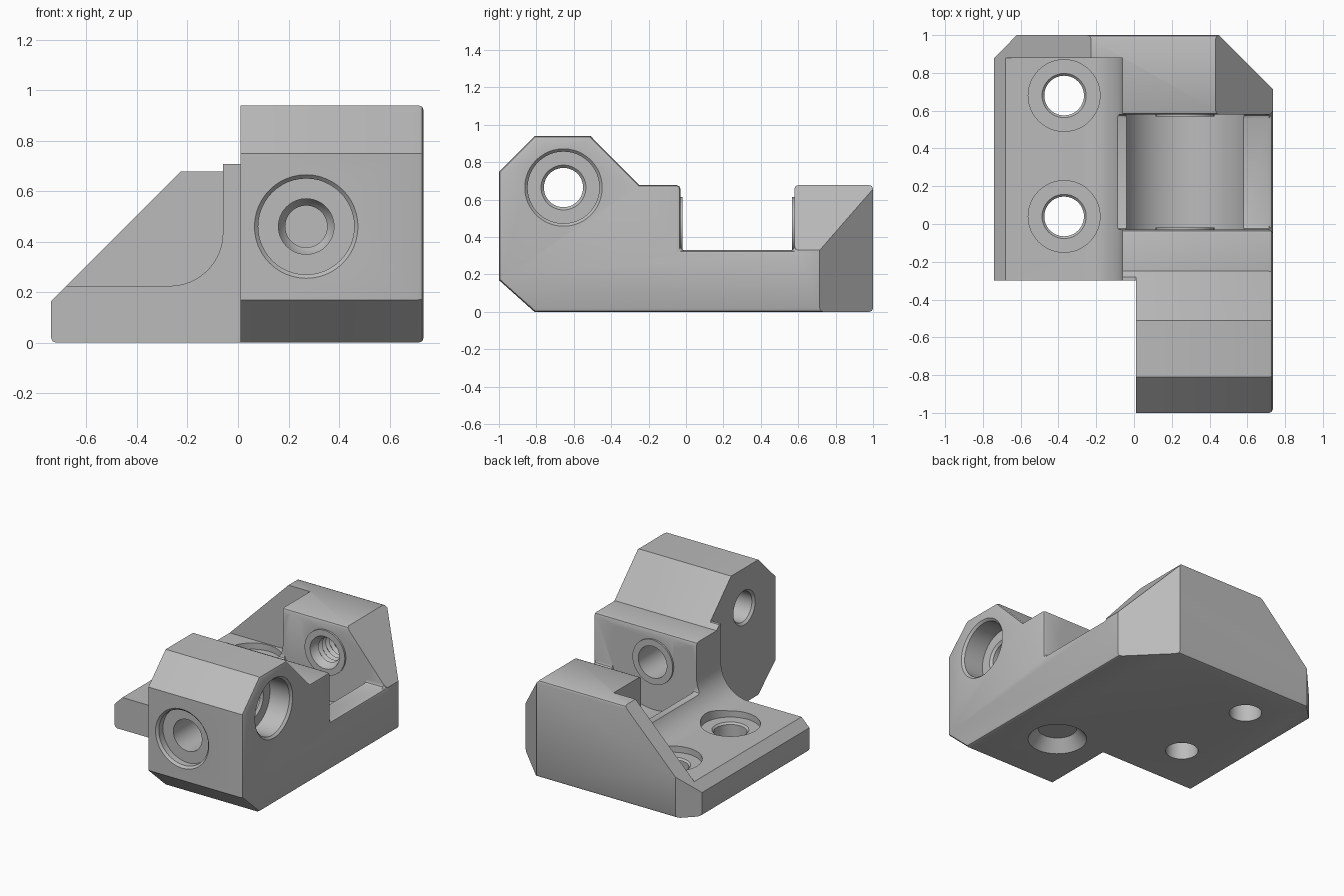
import bpy
import bmesh
from math import sin, cos, pi, radians

cube = bpy.data.objects.get("Cube")
if cube:
    bpy.data.objects.remove(cube, do_unlink=True)

grey = bpy.data.materials.new("plain grey")
grey.use_nodes = True
grey.diffuse_color = (0.5, 0.5, 0.5, 1)
grey.node_tree.nodes["Principled BSDF"].inputs["Base Color"].default_value = (0.5, 0.5, 0.5, 1)

# Places a profile point (u, v) at distance t along an axis
PLACE = {"X": lambda u, v, t: (t, u, v),
         "Y": lambda u, v, t: (u, t, v),
         "Z": lambda u, v, t: (u, v, t)}


def loft(name, axis, rings):
    """Closed solid through rings given as (distance, list of profile points)."""
    bm = bmesh.new()
    loops = [[bm.verts.new(PLACE[axis](u, v, t)) for u, v in pts] for t, pts in rings]
    count = len(loops[0])
    for a, b in zip(loops, loops[1:]):
        for i in range(count):
            j = (i + 1) % count
            bm.faces.new((a[i], a[j], b[j], b[i]))
    bm.faces.new(loops[0])
    bm.faces.new(loops[-1])
    bmesh.ops.recalc_face_normals(bm, faces=bm.faces)
    mesh = bpy.data.meshes.new(name)
    bm.to_mesh(mesh)
    bm.free()
    mesh.materials.append(grey)
    obj = bpy.data.objects.new(name, mesh)
    bpy.context.scene.collection.objects.link(obj)
    return obj


def prism(name, axis, start, end, pts):
    return loft(name, axis, [(start, pts), (end, pts)])


def arc(cu, cv, r, start, end, steps):
    angles = [start + (end - start) * i / steps for i in range(steps + 1)]
    return [(cu + r * cos(a), cv + r * sin(a)) for a in angles]


def lathe(name, axis, centre, profile):
    """Turned solid from (distance, radius) pairs."""
    return loft(name, axis, [(t, arc(*centre, r, 0, 2 * pi, 48)[:-1]) for t, r in profile])


def apply_modifiers(obj):
    bpy.ops.object.select_all(action="DESELECT")
    bpy.context.view_layer.objects.active = obj
    obj.select_set(True)
    for mod in list(obj.modifiers):
        bpy.ops.object.modifier_apply(modifier=mod.name)


def combine(obj, tool, operation="DIFFERENCE"):
    mod = obj.modifiers.new(operation.lower(), "BOOLEAN")
    mod.operation = operation
    mod.solver = "EXACT"
    mod.object = tool
    apply_modifiers(obj)
    bpy.data.objects.remove(tool, do_unlink=True)


# Body: side silhouette with softened square edges
body = prism("clamp_body", "X", -0.74, 0.735, [
    (-1, 0.17), (-0.81, 0), (1, 0), (1, 0.678), (0.58, 0.678), (0.58, 0.33),
    (-0.03, 0.33), (-0.03, 0.678), (-0.25, 0.678), (-0.51, 0.94), (-0.81, 0.94), (-1, 0.75)])
bevel = body.modifiers.new("soft_edges", "BEVEL")
bevel.width = 0.02
bevel.segments = 2
bevel.limit_method = "ANGLE"
bevel.angle_limit = radians(60)
apply_modifiers(body)

# Outline cuts: front notch, rear corners, sloping rear shoulders, lip top
cuts = [
    ("front_notch", "Z", -0.2, 1.2, [(-1, -1.2), (0.01, -1.2), (0.01, -0.3), (-1, -0.3)]),
    ("left_corner", "Z", -0.2, 1.2, [(0.35, 1.1), (0.85, 0.6), (0.85, 1.1)]),
    ("right_corner", "Z", -0.2, 1.2, [(-0.84, 0.78), (-0.52, 1.1), (-0.84, 1.1)]),
    ("right_slope", "Y", -0.5, 1.1, [(-0.9, 0.005), (-0.1, 0.805), (-0.9, 0.805)]),
    ("left_slope", "Y", 0.57, 1.1, [(0.33, 0.795), (0.83, 0.221), (0.83, 0.795)]),
    ("lip_top", "Z", 0.708, 1.2, [(-0.2, -0.4), (0.01, -0.4), (0.01, -0.2), (-0.2, -0.2)]),
    # Space above the mounting plate, with a large inside fillet
    ("plate_space", "Y", -0.4, 0.88,
     arc(-0.27, 0.435, 0.21, -pi / 2, 0, 16) + [(-0.06, 1.2), (-1, 1.2), (-1, 0.225)]),
]
for cut in cuts:
    combine(body, prism(*cut))

# Round trough between the two uprights
AXLE = (0.27, 0.46)
combine(body, lathe("trough", "Y", AXLE, [(-0.03, 0.336), (0.58, 0.336)]))

# Thin washer faces on the uprights
for start, end in ((-0.08, -0.018), (0.568, 0.63)):
    combine(body, lathe("washer_face", "Y", AXLE, [(start, 0.155), (end, 0.155)]), "UNION")

# Axle bore from the front, with counterbore
combine(body, lathe("axle_bore", "Y", AXLE, [
    (-1.05, 0.205), (-1, 0.205), (-0.985, 0.19), (-0.94, 0.19), (-0.94, 0.11), (0.01, 0.11)]))

# Blind threaded bore in the rear upright
thread = [(0.6 + 0.02 * i, 0.083 if i % 2 else 0.1) for i in range(16)]
combine(body, lathe("threaded_bore", "Y", AXLE, [(0.55, 0.112), (0.568, 0.112)] + thread))

# Cross bore through the tall front block
combine(body, lathe("cross_bore", "X", (-0.655, 0.665), [
    (0.8, 0.207), (0.735, 0.207), (0.72, 0.192), (0.57, 0.192), (0.57, 0.12), (0.555, 0.105),
    (0.025, 0.105), (0.01, 0.12), (-0.03, 0.12)]))

# Plate screw holes
for y in (0.04, 0.68):
    combine(body, lathe("screw_hole", "Z", (-0.37, y), [
        (-0.05, 0.105), (0.17, 0.105), (0.182, 0.117), (0.182, 0.19), (0.6, 0.19)]))

# Tapered pocket underneath
combine(body, lathe("under_pocket", "Z", (0.345, -0.36), [
    (-0.03, 0.19), (0, 0.19), (0.08, 0.125)]))

apply_modifiers(body)
bpy.ops.object.shade_smooth_by_angle(angle=radians(25))
